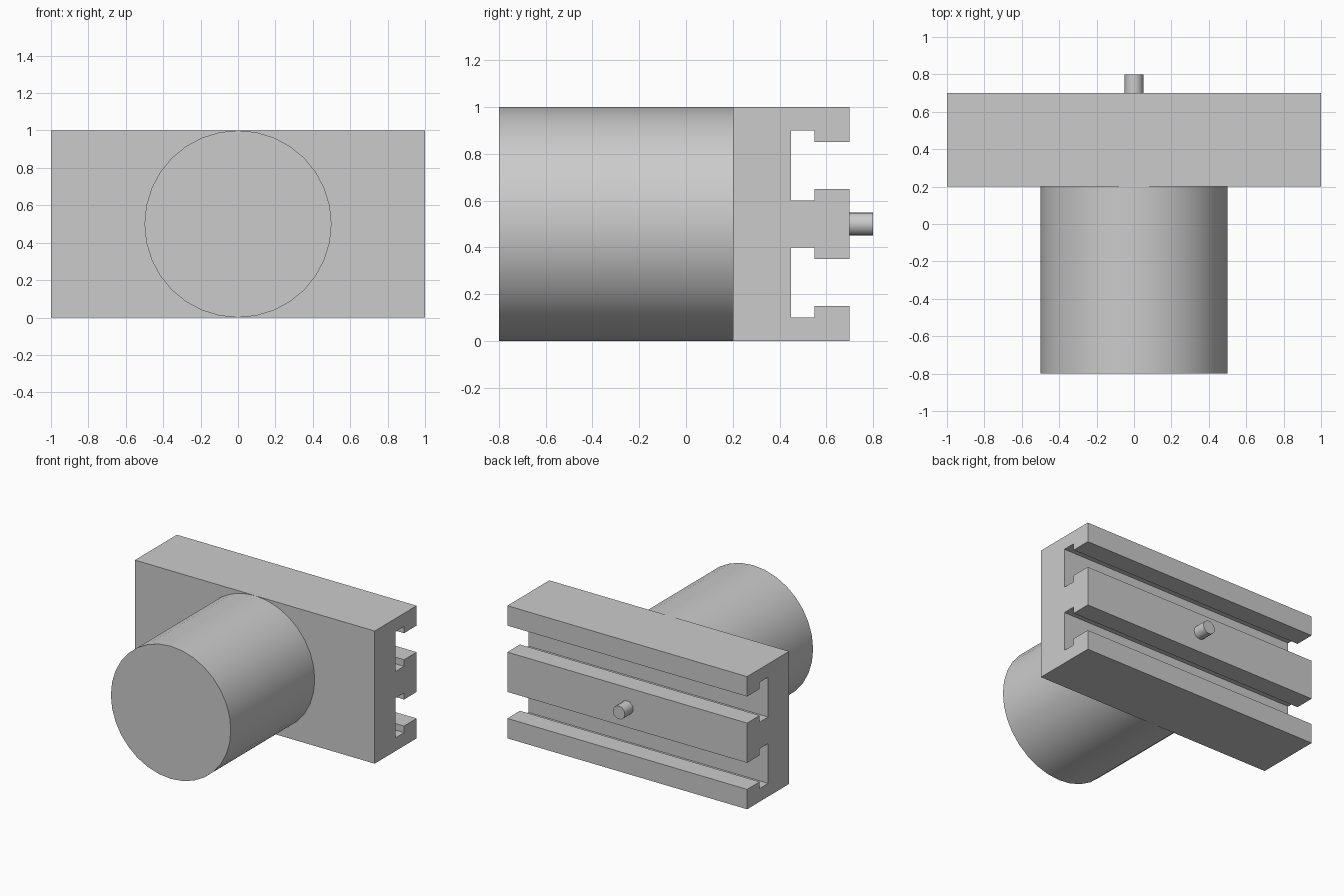
import bpy
import bmesh
import math

cube = bpy.data.objects.get("Cube")
if cube:
    bpy.data.objects.remove(cube, do_unlink=True)

# One plain grey for the whole model
grey = bpy.data.materials.new("plain grey")
grey.use_nodes = True
color = (0.6, 0.6, 0.6, 1)
grey.diffuse_color = color
grey.node_tree.nodes["Principled BSDF"].inputs["Base Color"].default_value = color

MID = 0.5        # height of the shared axis
HALF_WIDTH = 1.0


def rod(name, radius, y0, y1, sides):
    """Smooth cylinder lying along y."""
    bpy.ops.mesh.primitive_cylinder_add(
        vertices=sides, radius=radius, depth=y1 - y0,
        location=(0, (y0 + y1) / 2, MID), rotation=(math.pi / 2, 0, 0))
    obj = bpy.context.object
    obj.name = name
    obj.data.materials.append(grey)
    bpy.ops.object.shade_smooth_by_angle(angle=math.radians(35))
    return obj


# Slotted plate: upper half profile (y, height above axis), mirrored downwards
upper = [(0.7, 0.15), (0.55, 0.15), (0.55, 0.1), (0.45, 0.1), (0.45, 0.4),
         (0.55, 0.4), (0.55, 0.35), (0.7, 0.35), (0.7, 0.5), (0.2, 0.5)]
profile = upper + [(y, -h) for y, h in reversed(upper)]

bm = bmesh.new()
end = bm.faces.new([bm.verts.new((-HALF_WIDTH, y, MID + h)) for y, h in profile])
swept = bmesh.ops.extrude_face_region(bm, geom=[end])["geom"]
bmesh.ops.translate(bm, vec=(2 * HALF_WIDTH, 0, 0),
                    verts=[v for v in swept if isinstance(v, bmesh.types.BMVert)])
bmesh.ops.recalc_face_normals(bm, faces=bm.faces)
mesh = bpy.data.meshes.new("slotted_plate")
bm.to_mesh(mesh)
bm.free()
mesh.materials.append(grey)
plate = bpy.data.objects.new("slotted_plate", mesh)
bpy.context.collection.objects.link(plate)

# Large round boss in front, small locating pin behind
rod("round_boss", 0.5, -0.8, 0.2, 32)
rod("locating_pin", 0.05, 0.7, 0.8, 16)
